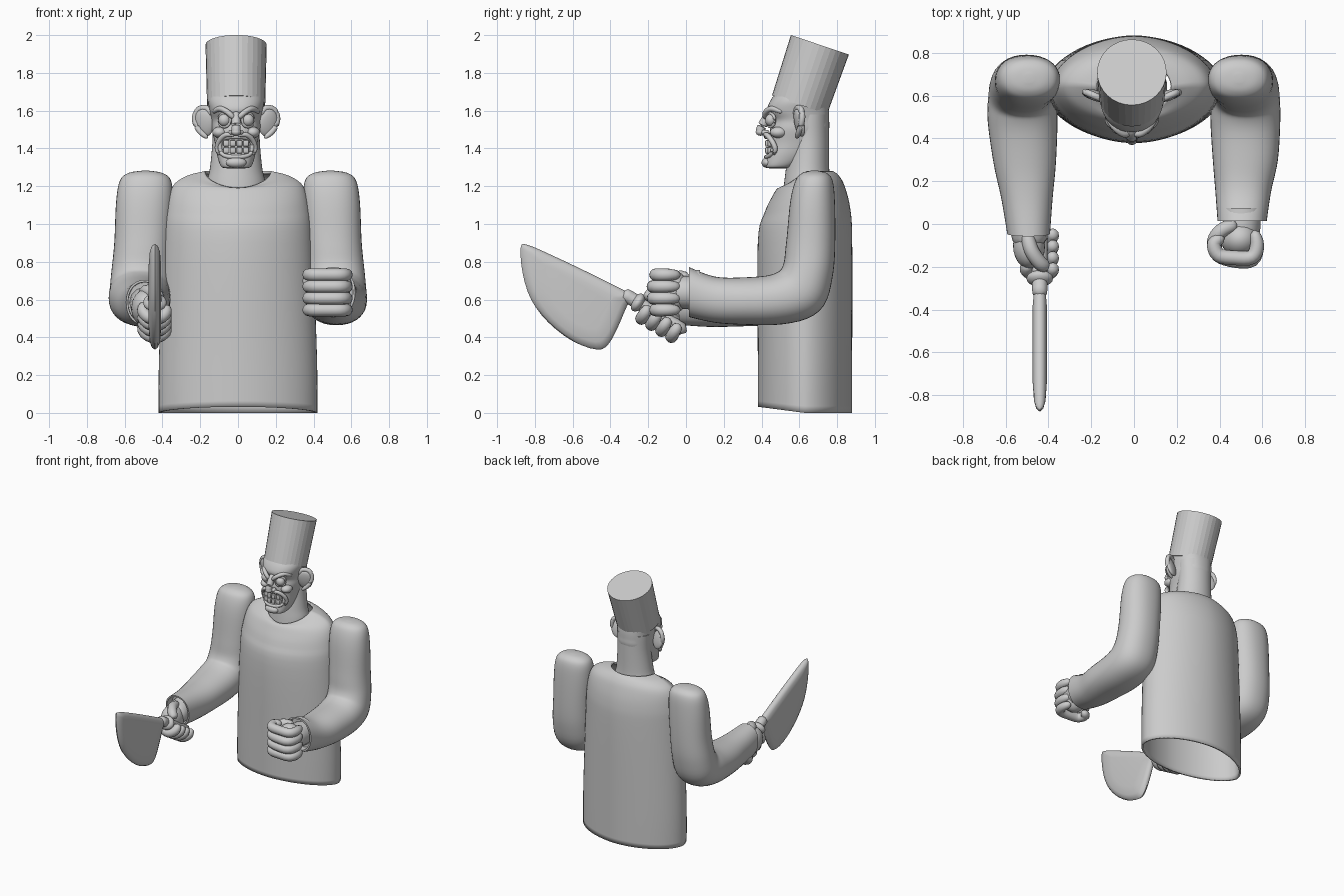
import bpy, bmesh
from math import sin, cos, pi, radians, sqrt
from mathutils import Vector, Matrix

old = bpy.data.objects.get("Cube")
if old:
    bpy.data.objects.remove(old)

grey = bpy.data.materials.new("plain_grey")
grey.use_nodes = True
grey.diffuse_color = (0.6, 0.6, 0.6, 1)
grey.node_tree.nodes["Principled BSDF"].inputs["Base Color"].default_value = grey.diffuse_color


def finish(name, bm, angle=40):
    """Turn a bmesh into a shaded object."""
    bmesh.ops.recalc_face_normals(bm, faces=bm.faces)
    mesh = bpy.data.meshes.new(name)
    bm.to_mesh(mesh)
    bm.free()
    mesh.materials.append(grey)
    obj = bpy.data.objects.new(name, mesh)
    bpy.context.collection.objects.link(obj)
    bpy.ops.object.select_all(action='DESELECT')
    obj.select_set(True)
    bpy.context.view_layer.objects.active = obj
    if angle:
        bpy.ops.object.shade_smooth_by_angle(angle=radians(angle))
    return obj


def smooth(keys, steps=5, closed=False):
    """Catmull-Rom interpolation of tuples."""
    n, out = len(keys), []
    pick = (lambda i: keys[i % n]) if closed else (lambda i: keys[min(max(i, 0), n - 1)])
    for i in range(n if closed else n - 1):
        p, q, r, s = (pick(i + k) for k in (-1, 0, 1, 2))
        for j in range(steps):
            t = j / steps
            out.append(tuple(b + t / 2 * (c - a + t * (2 * a - 5 * b + 4 * c - d
                       + t * (3 * (b - c) + d - a))) for a, b, c, d in zip(p, q, r, s)))
    return out if closed else out + [tuple(keys[-1])]


def loft(name, rings, caps=True, angle=40):
    """Bridge equal closed rings of points."""
    bm = bmesh.new()
    rows = [[bm.verts.new(p) for p in ring] for ring in rings]
    n = len(rows[0])
    for a, b in zip(rows, rows[1:]):
        for i in range(n):
            bm.faces.new((a[i], a[(i + 1) % n], b[(i + 1) % n], b[i]))
    if caps:
        bm.faces.new(rows[0])
        bm.faces.new(rows[-1])
    return finish(name, bm, angle)


def outline(power=2.0, count=48):
    """Unit superellipse."""
    f = lambda v: (1 if v >= 0 else -1) * abs(v) ** (2 / power)
    return [(f(cos(2 * pi * i / count)), f(sin(2 * pi * i / count))) for i in range(count)]


def tube(name, points, radius, steps=6, sides=12, blunt=6):
    """Rounded tube along a smooth path."""
    path = [Vector(p) for p in smooth(points, steps)]
    rings, last = [], len(path) - 1
    for i, p in enumerate(path):
        d = (path[min(i + 1, last)] - path[max(i - 1, 0)]).normalized()
        ref = Vector((0, 0, 1)) if abs(d.z) < 0.9 else Vector((0, 1, 0))
        u = d.cross(ref).normalized()
        v = d.cross(u)
        r = radius * max(0.15, sqrt(max(0, 1 - abs(2 * i / last - 1) ** blunt)))
        rings.append([p + r * (u * c + v * s) for c, s in outline(2, sides)])
    return loft(name, rings, angle=70)


def blob(name, centre, size, pitch=0, yaw=0):
    """Stretched ball."""
    bm = bmesh.new()
    m = (Matrix.Translation(centre) @ Matrix.Rotation(radians(yaw), 4, 'Z')
         @ Matrix.Rotation(radians(pitch), 4, 'X') @ Matrix.Diagonal((*size, 1)))
    bmesh.ops.create_uvsphere(bm, u_segments=24, v_segments=14, radius=1, matrix=m)
    return finish(name, bm, 70)


# Hollow smock: z, centre y, half width, front depth, back depth, front slope
smock = smooth([(0, .63, .42, .25, .25, -.13), (.3, .63, .418, .25, .25, 0),
                (.9, .63, .395, .25, .25, 0), (1.08, .64, .38, .225, .23, .1),
                (1.2, .65, .345, .19, .19, .25), (1.255, .65, .27, .165, .16, .4),
                (1.28, .64, .175, .135, .14, .65)])
rings = []
for z, yc, a, f, b, slope in smock:
    ring = []
    for c, s in outline(1.85, 64):
        dy = s * (f if s < 0 else b)
        ring.append((a * c, yc + dy, z + slope * min(dy, 0)))
    rings.append(ring)
torso = loft("smock", rings, caps=False)
shell = torso.modifiers.new("thickness", 'SOLIDIFY')
shell.thickness = .014
shell.offset = -1

# Sleeves: x, y, z, bend angle, half width, half depth
upper = [(.49, .68, 1.282, 0, .02, .02), (.49, .68, 1.27, 0, .09, .065),
         (.49, .678, 1.23, 0, .135, .098), (.495, .67, 1.12, 0, .15, .118),
         (.505, .66, .9, 0, .15, .13), (.515, .645, .75, 15, .155, .135),
         (.52, .6, .645, 45, .16, .15), (.52, .48, .6, 75, .163, .135)]
left_fore = [(.52, .3, .592, 88, .152, .125), (.51, .15, .6, 90, .13, .122), (.505, .015, .64, 90, .115, .132)]
right_fore = [(.51, .28, .58, 86, .145, .122), (.5, .12, .575, 86, .12, .12), (.492, -.045, .585, 84, .1, .12)]
for side, name, fore in ((1, "left_sleeve", left_fore), (-1, "right_sleeve", right_fore)):
    keys = smooth(upper + fore)
    x, y, z, p, rx, rn = keys[-1]
    keys += [(x, y, z, p, rx * .9, rn * .9), (x, y + .06, z, p, rx * .88, rn * .88)]
    loft(name, [[(side * (x + rx * c), y + rn * s * cos(radians(p)), z - rn * s * sin(radians(p)))
                 for c, s in outline(2.2, 36)] for x, y, z, p, rx, rn in keys])

# Neck and head: z, half width, front y, back y
X0 = -.01


def stack(name, keys, power):
    loft(name, [[(X0 + a * c, (f + b) / 2 + (b - f) / 2 * s, z) for c, s in outline(power, 40)]
                for z, a, f, b in smooth(keys)], angle=60)


stack("neck", [(1.12, .165, .51, .775), (1.22, .155, .52, .765), (1.3, .138, .53, .758),
               (1.45, .125, .55, .757), (1.58, .13, .56, .757)], 2)
stack("head", [(1.295, .05, .44, .53), (1.305, .08, .418, .58), (1.36, .1, .425, .66),
               (1.43, .113, .44, .73), (1.5, .128, .445, .757), (1.55, .13, .458, .758),
               (1.6, .14, .43, .757), (1.65, .148, .445, .75), (1.7, .135, .48, .73)], 2.3)
blob("chin", (X0, .43, 1.325), (.055, .03, .028))

# Tall tilted hat
bm = bmesh.new()
tilt = Matrix.Translation((X0, .655, 1.79)) @ Matrix.Rotation(radians(-18.7), 4, 'X')
bmesh.ops.create_cone(bm, cap_ends=True, segments=32, radius1=.154, radius2=.162, depth=.335, matrix=tilt)
finish("tall_hat", bm, 0)


def face(x, z, out=0):
    """Point on the curved face front."""
    return (X0 + x, .43 + 5 * x * x - out, z)


# Nose, brow wrinkle and mouth
tube("nose_bridge", [(X0, .45, 1.59), (X0, .42, 1.55), (X0, .395, 1.5), (X0, .4, 1.475)], .024)
blob("nose_tip", (X0, .395, 1.487), (.026, .026, .02))
lip = [face(.085 * c, 1.408 + .053 * s, .006) for c, s in outline(3, 24)]
tube("lips", lip + lip[:2], .011, steps=2, blunt=60)
for row in range(2):
    for col in range(4):
        bm = bmesh.new()
        x = (col - 1.5) * .035
        place = Matrix.Translation(face(x, 1.39 + .037 * row, -.004)) @ Matrix.Diagonal((.032, .034, .034, 1))
        bmesh.ops.create_cube(bm, size=1, matrix=place)
        bmesh.ops.bevel(bm, geom=bm.edges[:], offset=.007, segments=2, affect='EDGES', profile=.5)
        finish("tooth", bm)

# Paired face parts
for side, word in ((1, "left"), (-1, "right")):
    s = lambda x, z, out=0: face(side * x, z, out)
    blob(word + "_eye", s(.062, 1.55, .0), (.033, .03, .033))
    tube(word + "_eye_socket", [s(.03 * c + .062, 1.55 + .036 * d, .002) for c, d in outline(2, 12)]
         + [s(.092, 1.55, .002)], .008, steps=2, blunt=40)
    tube(word + "_brow", [s(.012, 1.56, .012), s(.045, 1.592, .018), s(.085, 1.61, .01), s(.12, 1.592, -.01)], .015)
    blob(word + "_nostril", s(.024, 1.485, .012), (.016, .022, .014))
    tube(word + "_moustache", [s(.008, 1.468, .016), s(.055, 1.472, .018), s(.09, 1.44, .016),
                               s(.1, 1.4, .008), s(.09, 1.365, .006)], .014, blunt=3)
    blob(word + "_cheek", (X0 + side * .088, .49, 1.485), (.038, .045, .03))
    blob(word + "_ear", (X0 + side * .17, .6, 1.535), (.055, .02, .075), 12, side * 20)
    tube(word + "_ear_rim", [(X0 + side * x, y, z) for x, y, z in (
        (.13, .575, 1.575), (.155, .59, 1.612), (.2, .61, 1.605), (.218, .615, 1.555),
        (.195, .6, 1.495), (.15, .585, 1.455))], .016)

# Left fist
blob("left_palm", (.495, -.07, .64), (.09, .085, .115))
tube("left_wrist", [(.505, .12, .63), (.505, .05, .635), (.5, -.08, .64)], .088)
for i in range(4):
    z, grow = .545 + .062 * i, .012 * (1.5 - abs(i - 1.5))
    tube("left_finger", [(.56, -.03, z), (.575, -.1, z), (.55, -.155 - grow, z), (.47, -.158 - grow, z),
                         (.395, -.145, z), (.375, -.09, z), (.42, -.06, z)], .034, steps=4)
tube("left_thumb", [(.48, .0, .71), (.41, -.03, .72), (.375, -.08, .7), (.39, -.13, .68)], .034)

# Right hand gripping the handle
along = Vector((0, .28, -.17)).normalized()
up = Vector((0, .17, .28)).normalized()
start = Vector((-.44, -.28, .6))
blob("right_palm", (-.49, -.1, .555), (.075, .11, .095), -25)
tube("right_wrist", [(-.49, .06, .585), (-.49, .0, .58), (-.485, -.1, .56)], .085)
for i in range(4):
    c = start + along * (.09 + .062 * i)
    tube("right_finger", [c + .064 * (Vector((cos(a), 0, 0)) + up * sin(a))
                          for a in (radians(150 + 45 * k) for k in range(6))], .033, steps=4)
tube("right_thumb", [(-.5, -.04, .63), (-.48, -.12, .645), (-.44, -.18, .63), (-.41, -.2, .6)], .034)

# Cleaver
tube("cleaver_handle", [start - along * .07, start + along * .1, start + along * .33], .036, blunt=12)
blob("cleaver_collar", start + along * .03, (.062, .032, .052), -31)
edge = smooth([(-.875, .875), (-.84, .89), (-.7, .83), (-.5, .735), (-.32, .645), (-.275, .615),
               (-.31, .57), (-.36, .455), (-.41, .365), (-.47, .335), (-.6, .38), (-.73, .48),
               (-.82, .6), (-.865, .74)], 3, closed=True)
layers = [(.6, -.033), (.85, -.027), (.96, -.016), (1, 0), (.96, .016), (.85, .027), (.6, .033)]
loft("cleaver_blade", [[(-.44 + x, -.54 + (y + .54) * k, .61 + (z - .61) * k) for y, z in edge]
                       for k, x in layers], angle=60)
